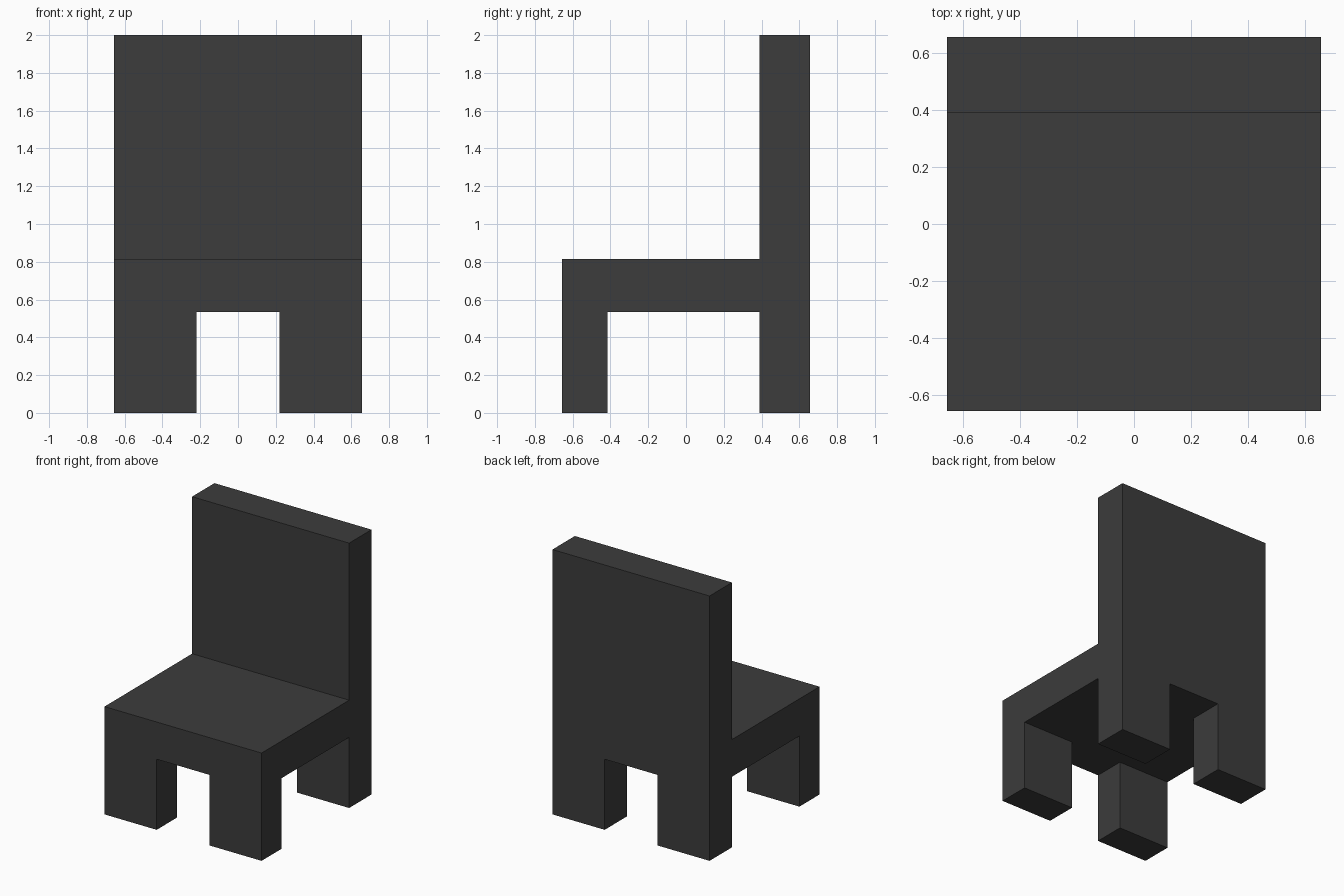
import bpy, bmesh
from mathutils import Vector, Matrix

if "Cube" in bpy.data.objects:
    bpy.data.objects.remove(bpy.data.objects["Cube"])

HALF = 0.656                # half width and half depth
LEG_X = 0.22                # inner side of the legs
FRONT_Y, BACK_Y = -0.416, 0.389   # inner faces of front legs / backrest
SEAT_BOTTOM, SEAT_TOP, TOP = 0.533, 0.814, 2.0

bm = bmesh.new()


def extrude(faces, dz):
    """Pull a region of faces straight up or down."""
    out = bmesh.ops.extrude_face_region(bm, geom=faces)
    verts = [g for g in out["geom"] if isinstance(g, bmesh.types.BMVert)]
    bmesh.ops.translate(bm, verts=verts, vec=(0, 0, dz))


def level_faces(z, test):
    """Horizontal faces at height z whose centre passes the test."""
    bm.normal_update()
    return [f for f in bm.faces if abs(f.normal.z) > 0.9
            and abs(f.calc_center_median().z - z) < 1e-4
            and test(f.calc_center_median())]


# seat slab, cut along the leg and backrest lines
size = Matrix.Diagonal((2 * HALF, 2 * HALF, SEAT_TOP - SEAT_BOTTOM, 1))
bmesh.ops.create_cube(bm, size=1, matrix=Matrix.Translation(
    (0, 0, (SEAT_TOP + SEAT_BOTTOM) / 2)) @ size)
for axis, pos in ((0, -LEG_X), (0, LEG_X), (1, FRONT_Y), (1, BACK_Y)):
    normal = Vector((0, 0, 0))
    normal[axis] = 1
    bmesh.ops.bisect_plane(bm, geom=bm.verts[:] + bm.edges[:] + bm.faces[:],
                           plane_co=normal * pos, plane_no=normal)

# backrest from the rear strip, four legs from the corners
extrude(level_faces(SEAT_TOP, lambda c: c.y > BACK_Y), TOP - SEAT_TOP)
extrude(level_faces(SEAT_BOTTOM, lambda c: abs(c.x) > LEG_X
                    and not FRONT_Y < c.y < BACK_Y), -SEAT_BOTTOM)

# merge flat areas into single faces
bmesh.ops.dissolve_limit(bm, angle_limit=0.01, verts=bm.verts[:], edges=bm.edges[:])
bmesh.ops.recalc_face_normals(bm, faces=bm.faces[:])

mesh = bpy.data.meshes.new("chair")
bm.to_mesh(mesh)
bm.free()
chair = bpy.data.objects.new("chair", mesh)
bpy.context.collection.objects.link(chair)

# dark grey finish
mat = bpy.data.materials.new("dark_grey")
mat.diffuse_color = (0.045, 0.045, 0.045, 1)
mat.use_nodes = True
mat.node_tree.nodes["Principled BSDF"].inputs["Base Color"].default_value = mat.diffuse_color
mesh.materials.append(mat)
